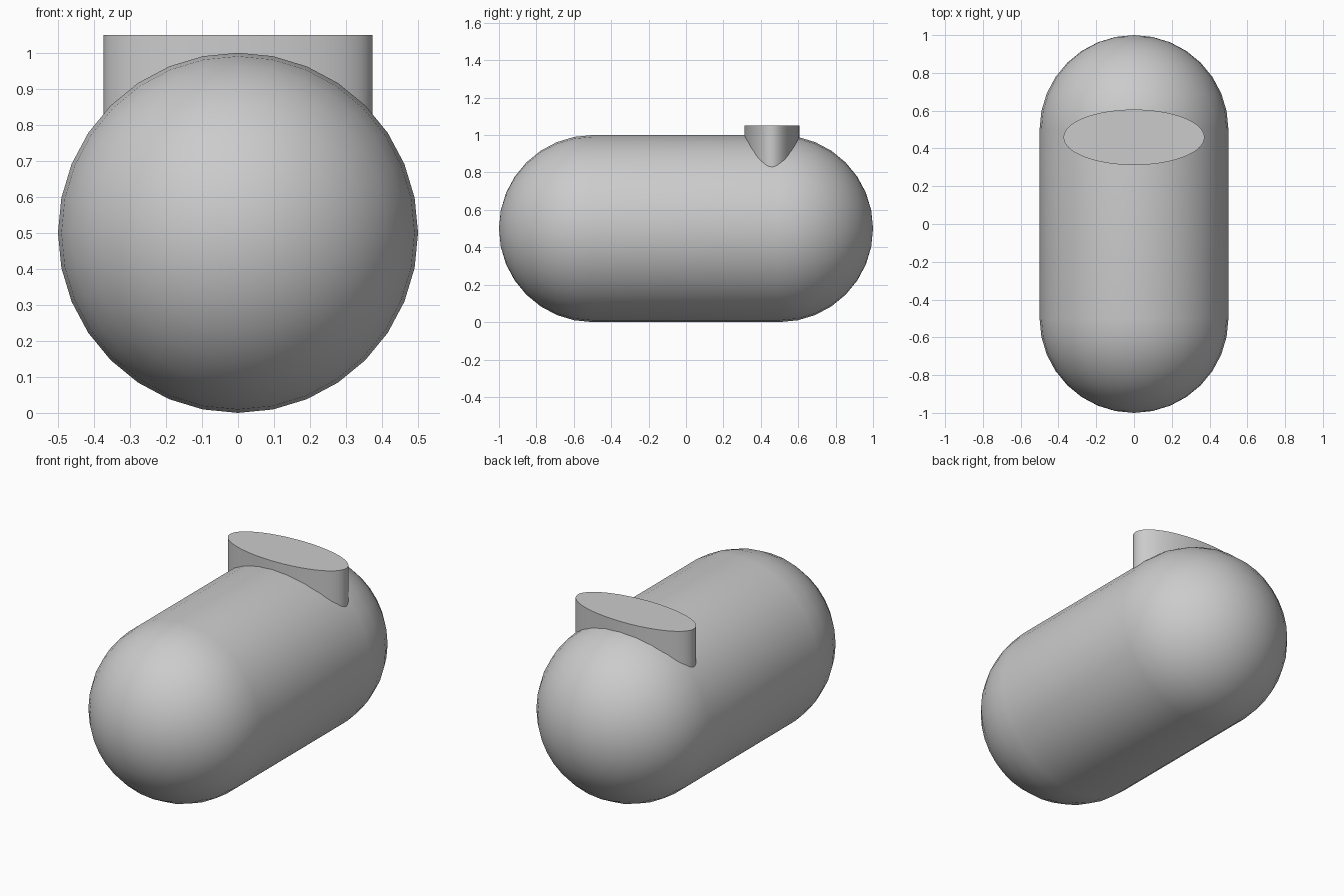
import bpy, bmesh
from math import sin, cos, pi
from mathutils import Matrix, Vector

if "Cube" in bpy.data.objects:
    bpy.data.objects.remove(bpy.data.objects["Cube"])

R = 0.5        # capsule radius
HALF = 0.5     # half length of the straight section
SEGS = 32


def add_object(name, bm, angle=0.6):
    bmesh.ops.recalc_face_normals(bm, faces=bm.faces)
    mesh = bpy.data.meshes.new(name)
    bm.to_mesh(mesh)
    bm.free()
    obj = bpy.data.objects.new(name, mesh)
    bpy.context.collection.objects.link(obj)
    bpy.ops.object.select_all(action='DESELECT')
    obj.select_set(True)
    bpy.context.view_layer.objects.active = obj
    bpy.ops.object.shade_smooth_by_angle(angle=angle)
    return obj


# Capsule body: half-outline in the y-z plane, spun around the y axis
bm = bmesh.new()
profile = []
for side in (-1, 1):
    for i in range(9):
        a = (8 - i if side < 0 else i) * pi / 16
        profile.append((side * (HALF + R * sin(a)), R * cos(a)))
verts = [bm.verts.new((0, y, R + z)) for y, z in profile]
edges = [bm.edges.new(pair) for pair in zip(verts, verts[1:])]
bmesh.ops.spin(bm, geom=verts + edges, cent=(0, 0, R), axis=(0, 1, 0),
               angle=2 * pi, steps=SEGS, use_merge=True)
bmesh.ops.remove_doubles(bm, verts=bm.verts, dist=1e-4)
add_object("capsule_body", bm)

# Flat-topped oval stub, sunk into the upper rear of the body
top, bottom = 1.05, 0.78
bm = bmesh.new()
bmesh.ops.create_cone(bm, cap_ends=True, segments=64, radius1=1, radius2=1,
                      depth=top - bottom)
bmesh.ops.scale(bm, vec=Vector((0.373, 0.147, 1)), verts=bm.verts)
bmesh.ops.translate(bm, vec=Vector((0, 0.459, (top + bottom) / 2)), verts=bm.verts)
add_object("oval_stub", bm)
